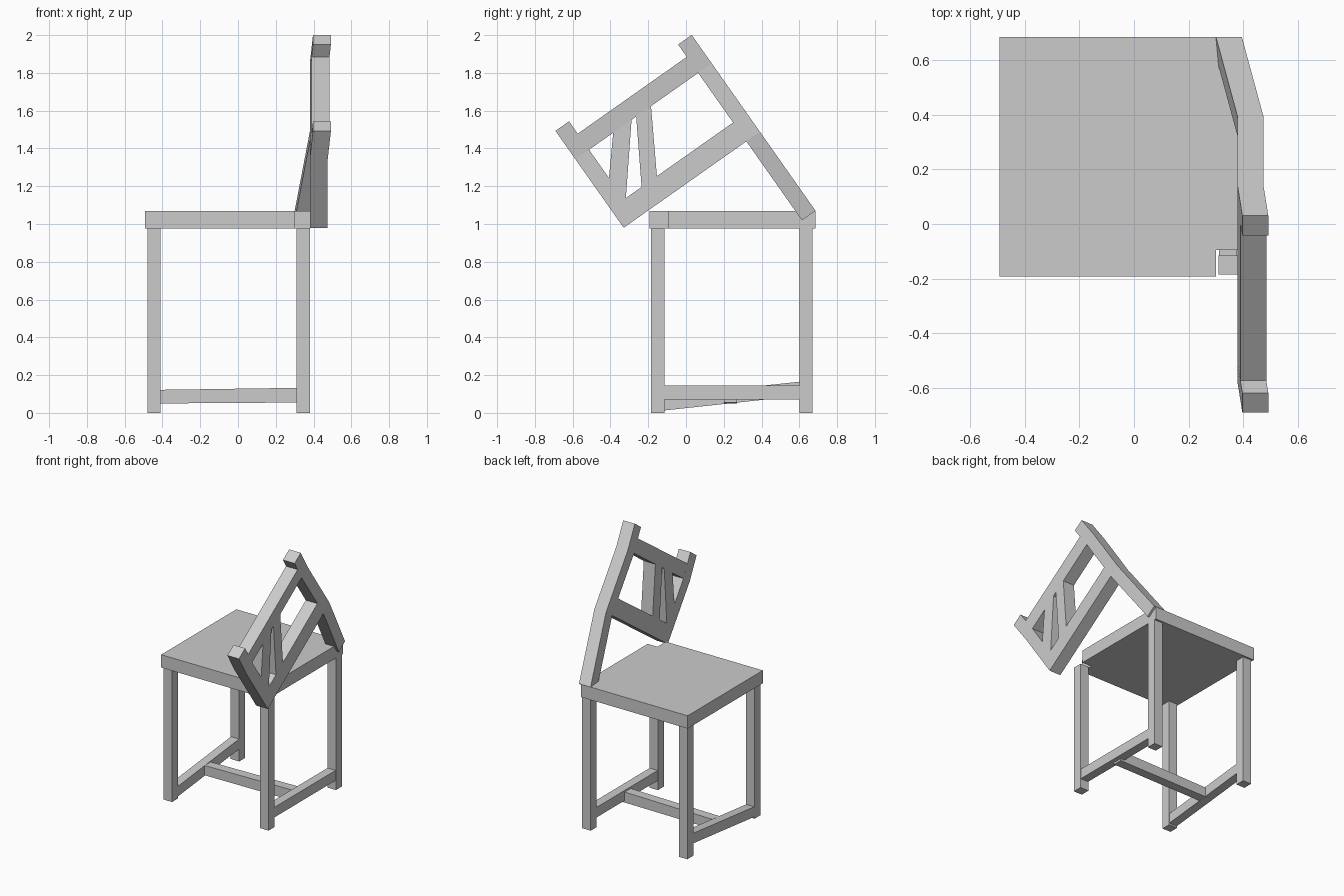
import bpy, bmesh
from mathutils import Vector

if "Cube" in bpy.data.objects:
    bpy.data.objects.remove(bpy.data.objects["Cube"])


def prism(name, points, sweep):
    """Flat outline swept along a vector into a solid."""
    bm = bmesh.new()
    face = bm.faces.new([bm.verts.new(p) for p in points])
    ext = bmesh.ops.extrude_face_region(bm, geom=[face], use_keep_orig=True)
    moved = [g for g in ext["geom"] if isinstance(g, bmesh.types.BMVert)]
    bmesh.ops.translate(bm, verts=moved, vec=Vector(sweep))
    bmesh.ops.recalc_face_normals(bm, faces=bm.faces[:])
    mesh = bpy.data.meshes.new(name)
    bm.to_mesh(mesh)
    bm.free()
    obj = bpy.data.objects.new(name, mesh)
    bpy.context.collection.objects.link(obj)
    return obj


# Seat: a slab with a notch in its front right corner
X0, X1, Y0, Y1 = -0.493, 0.38, -0.193, 0.685
seat = [(X0, Y0), (0.30, Y0), (0.30, -0.095), (X1, -0.095), (X1, Y1), (X0, Y1)]
prism("seat", [(x, y, 0.975) for x, y in seat], (0, 0, 0.095))

# Four square legs
LEG = 0.07
for side, x in (("left", -0.48), ("right", 0.31)):
    for end, y in (("front", -0.185), ("back", 0.60)):
        base = [(x, y, 0), (x + LEG, y, 0), (x + LEG, y + LEG, 0), (x, y + LEG, 0)]
        prism(f"{end}_{side}_leg", base, (0, 0, 0.975))

# Side stretchers, the left one tilted
for side, x, za, zb in (("left", -0.478, 0.013, 0.09), ("right", 0.312, 0.07, 0.07)):
    ya, yb, h = -0.115, 0.60, 0.075
    prism(f"{side}_stretcher",
          [(x, ya, za), (x, yb, zb), (x, yb, zb + h), (x, ya, za + h)],
          (0.066, 0, 0))

# Cross stretcher between the two sides
prism("cross_stretcher",
      [(-0.42, 0.20, 0.05), (0.345, 0.20, 0.055),
       (0.345, 0.20, 0.133), (-0.42, 0.20, 0.122)], (0, 0.07, 0))

# Leaning back frame: u runs along the rails, v along the posts
U = Vector((0, 0.818, 0.576))
V = Vector((0, -0.576, 0.818))
ORIGIN = Vector((0, -0.33, 0.98))
DEPTH, POST, WIDTH = 0.095, 0.088, 0.882


def frame(x, u, v):
    return ORIGIN + Vector((x, 0, 0)) + U * u + V * v


def bar(name, u0, u1, bends):
    """Bent bar from (v, x) bend points, spanning u0 to u1."""
    side = [(x, v) for v, x in bends] + [(x + DEPTH, v) for v, x in reversed(bends)]
    return prism(name, [frame(x, u0, v) for x, v in side], U * (u1 - u0))


# Bent posts, the short one ending at the lower rail
bar("short_post", 0, POST, [(0, 0.38), (0.443, 0.38), (0.627, 0.397)])
bar("long_post", WIDTH - POST, WIDTH,
    [(-0.511, 0.30), (0, 0.38), (0.443, 0.38), (0.627, 0.397)])

# Rails
bar("lower_rail", POST, WIDTH - POST, [(0, 0.38), (0.122, 0.38)])
bar("upper_rail", POST, WIDTH - POST, [(0.443, 0.38), (0.547, 0.39)])

# Slanted slats
slats = {
    "outer_slat": [(0.088, 0.122), (0.1, 0.122), (0.363, 0.443),
                   (0.244, 0.443), (0.088, 0.26)],
    "inner_slat": [(0.202, 0.122), (0.301, 0.122), (0.489, 0.443), (0.393, 0.443)],
}
for name, outline in slats.items():
    prism(name, [frame(0.38, u, v) for u, v in outline], (DEPTH, 0, 0))
